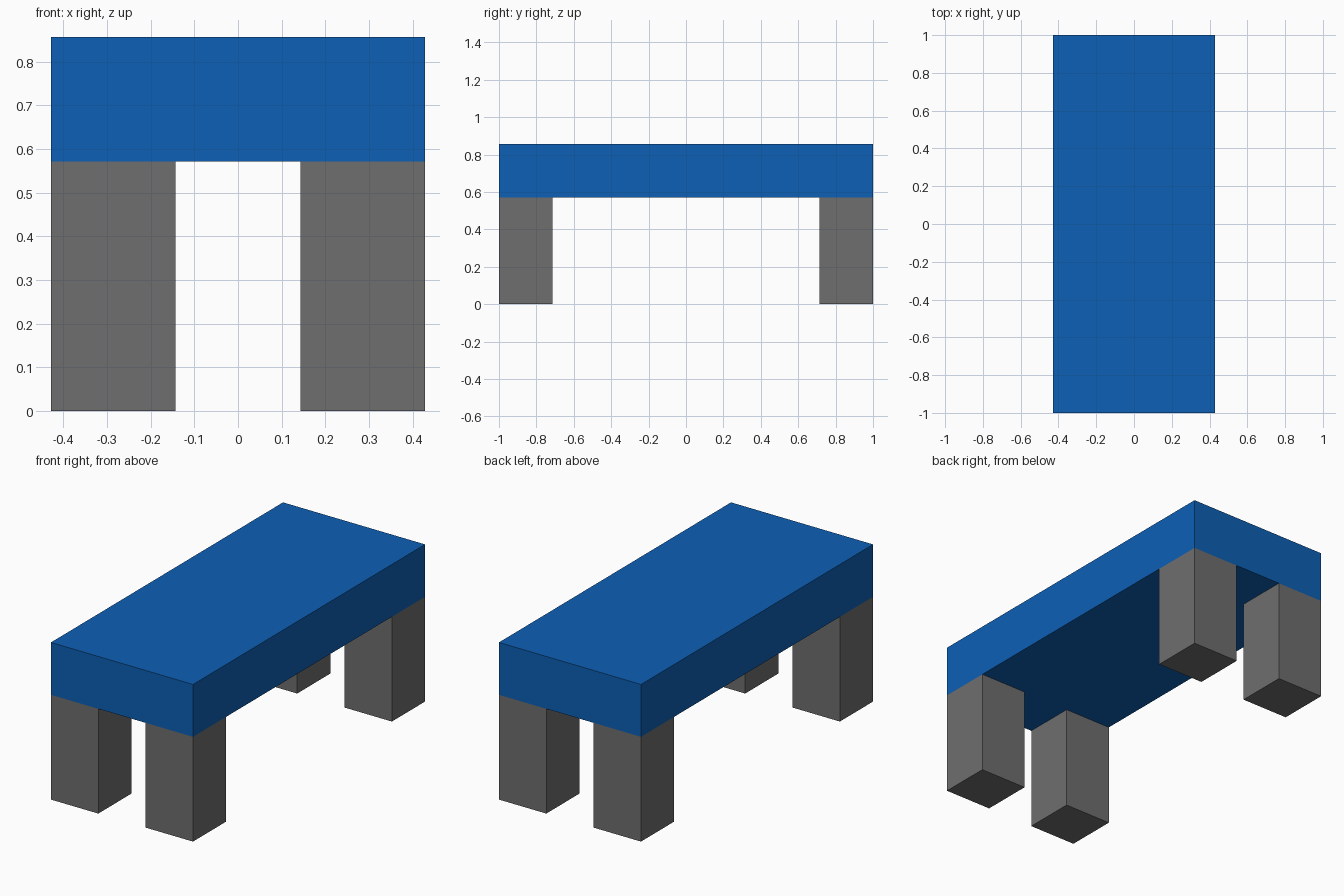
import bpy

default = bpy.data.objects.get("Cube")
if default:
    bpy.data.objects.remove(default, do_unlink=True)

U = 2 / 7  # the bench is 3 x 7 x 3 of these units


def make_material(name, rgb):
    mat = bpy.data.materials.new(name)
    mat.use_nodes = True
    color = (*rgb, 1.0)
    mat.diffuse_color = color
    for node in mat.node_tree.nodes:
        if node.type == 'BSDF_PRINCIPLED':
            node.inputs["Base Color"].default_value = color
    return mat


def box(name, center, size, mat):
    bpy.ops.mesh.primitive_cube_add(size=1, location=center)
    obj = bpy.context.object
    obj.name = name
    obj.scale = size
    bpy.ops.object.transform_apply(location=False, rotation=False, scale=True)
    obj.data.materials.append(mat)
    return obj


blue = make_material("blue", (0.004, 0.116, 0.462))
grey = make_material("grey", (0.156, 0.156, 0.156))

# Thick seat slab
box("seat", (0, 0, 2.5 * U), (3 * U, 7 * U, U), blue)

# Four square legs, flush with the seat corners
for side, sx in (("left", 1), ("right", -1)):
    for end, sy in (("front", -1), ("back", 1)):
        box(f"{end}_{side}_leg", (sx * U, sy * 3 * U, U), (U, U, 2 * U), grey)
